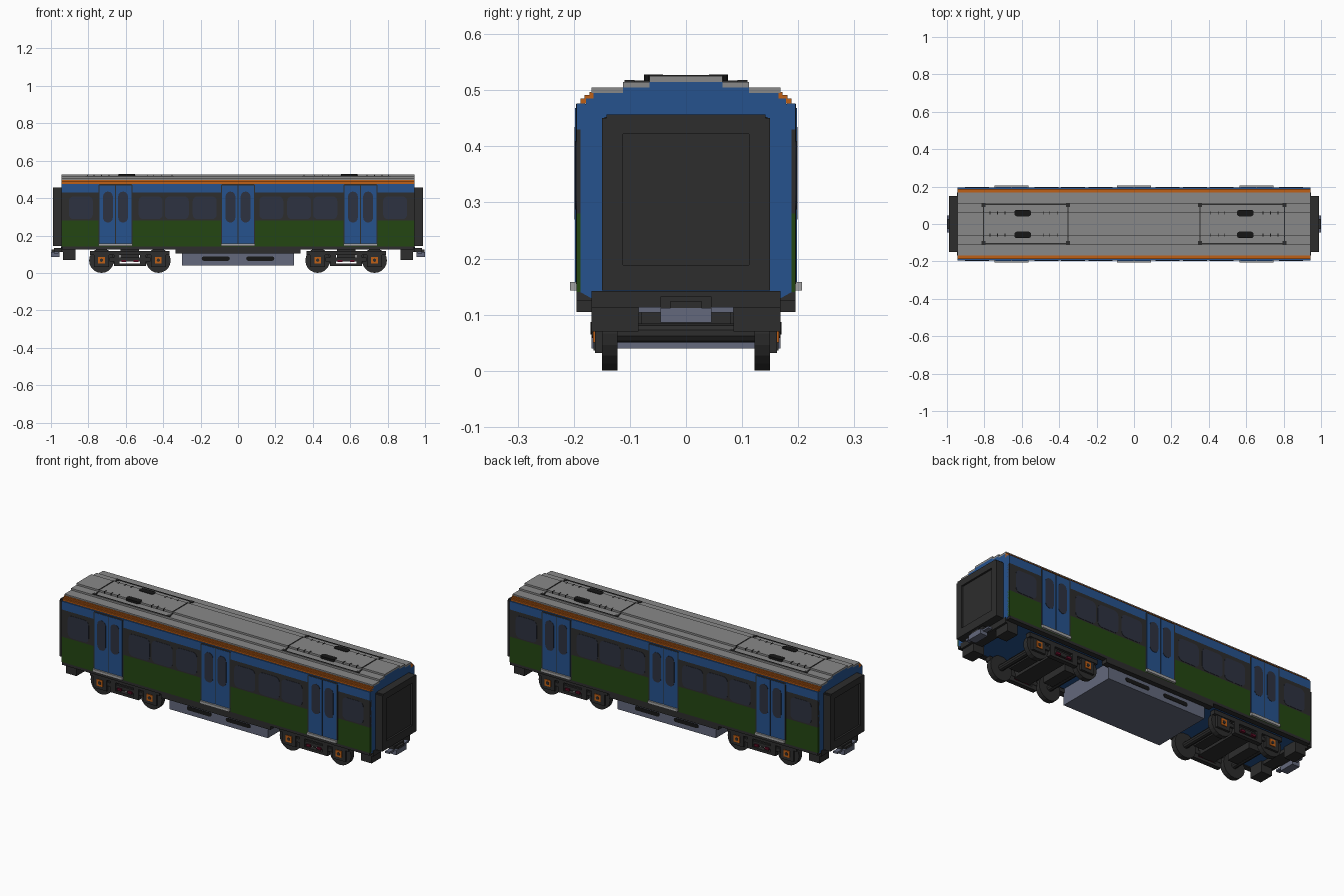
import bpy, bmesh, math
from mathutils import Matrix, Vector

cube = bpy.data.objects.get("Cube")
if cube:
    bpy.data.objects.remove(cube, do_unlink=True)

COLOURS = {
    "blue paint": (0.019, 0.085, 0.27),
    "green paint": (0.017, 0.062, 0.006),
    "orange paint": (0.52, 0.115, 0.008),
    "dark grey": (0.026, 0.026, 0.026),
    "window glass": (0.027, 0.032, 0.052),
    "roof grey": (0.25, 0.25, 0.25),
    "light grey": (0.37, 0.37, 0.37),
    "equipment grey": (0.125, 0.14, 0.20),
    "lamp red": (0.12, 0.004, 0.02),
    "black": (0.008, 0.008, 0.008),
}
MATS = {}
for name, rgb in COLOURS.items():
    m = bpy.data.materials.new(name)
    m.use_nodes = True
    m.diffuse_color = (*rgb, 1)
    m.node_tree.nodes["Principled BSDF"].inputs["Base Color"].default_value = (*rgb, 1)
    MATS[name] = m


class Part:
    """One mesh object gathered from simple solids of one colour."""

    def __init__(self, name, mat):
        self.name, self.mat, self.bm = name, mat, bmesh.new()

    def box(self, x0, x1, y0, y1, z0, z1):
        size = Matrix.Diagonal((abs(x1 - x0), abs(y1 - y0), abs(z1 - z0), 1))
        mid = Matrix.Translation(((x0 + x1) / 2, (y0 + y1) / 2, (z0 + z1) / 2))
        bmesh.ops.create_cube(self.bm, size=1, matrix=mid @ size)

    def cyl(self, x, z, y0, y1, r, n=16):
        mat = Matrix.Translation((x, (y0 + y1) / 2, z)) @ Matrix.Rotation(math.pi / 2, 4, 'X')
        bmesh.ops.create_cone(self.bm, cap_ends=True, segments=n, radius1=r, radius2=r,
                              depth=abs(y1 - y0), matrix=mat)

    def prism(self, pts, direction):
        f = self.bm.faces.new([self.bm.verts.new(p) for p in pts])
        ext = bmesh.ops.extrude_face_region(self.bm, geom=[f])["geom"]
        bmesh.ops.translate(self.bm, vec=direction,
                            verts=[v for v in ext if isinstance(v, bmesh.types.BMVert)])

    def plate(self, u, v, w, h, r, axis, at, depth):
        """Rounded plate; axis 'y' stands on a side, axis 'z' lies flat."""
        pts = []
        for i, (sx, sy) in enumerate(((1, 1), (-1, 1), (-1, -1), (1, -1))):
            for k in range(5):
                a = math.pi / 2 * (i + k / 4)
                pts.append((u + sx * (w / 2 - r) + r * math.cos(a),
                            v + sy * (h / 2 - r) + r * math.sin(a)))
        if axis == 'y':
            self.prism([(p, at, q) for p, q in pts], Vector((0, depth, 0)))
        else:
            self.prism([(p, q, at) for p, q in pts], Vector((0, 0, depth)))

    def done(self):
        bmesh.ops.recalc_face_normals(self.bm, faces=self.bm.faces)
        me = bpy.data.meshes.new(self.name)
        self.bm.to_mesh(me)
        self.bm.free()
        me.materials.append(MATS[self.mat])
        bpy.context.collection.objects.link(bpy.data.objects.new(self.name, me))


PARTS = {}


def part(name, mat):
    if name not in PARTS:
        PARTS[name] = Part(name, mat)
    return PARTS[name]


END = 0.943
SIDES = (-1, 1)

# Body shell with stepped shoulders
half = [(0.17, 0.13), (0.188, 0.14), (0.188, 0.475), (0.178, 0.475), (0.178, 0.485), (0.165, 0.485),
        (0.165, 0.495), (0.112, 0.495), (0.112, 0.505), (0.065, 0.505), (0.065, 0.515)]
loop = half + [(-y, z) for y, z in reversed(half)]
part("body_shell", "blue paint").prism([(-END, y, z) for y, z in loop], Vector((2 * END, 0, 0)))

# Roof layers
roof = part("roof", "roof grey")
roof.box(-END, END, -0.065, 0.065, 0.515, 0.525)
for s in SIDES:
    roof.box(-END, END, s * 0.065, s * 0.112, 0.505, 0.515)
    roof.box(-END, END, s * 0.112, s * 0.168, 0.495, 0.505)

WINDOWS = (0.178, 0.327, 0.467, 0.84)
for s in SIDES:
    # Side bands
    part("lower_side_panel", "green paint").box(-END, END, s * 0.18, s * 0.195, 0.14, 0.28)
    part("window_band", "dark grey").box(-END, END, s * 0.18, s * 0.195, 0.28, 0.43)
    part("upper_side_panel", "blue paint").box(-END, END, s * 0.18, s * 0.195, 0.43, 0.476)
    part("body_sill", "dark grey").box(-END + 0.002, END - 0.002, s * 0.165, s * 0.195, 0.125, 0.14)
    part("middle_skirt", "dark grey").box(-0.335, 0.335, s * 0.16, s * 0.195, 0.105, 0.125)

    # Orange stepped eaves
    for y, z0, z1 in ((0.188, 0.476, 0.485), (0.181, 0.485, 0.491), (0.172, 0.491, 0.497)):
        part("eave_stripe", "orange paint").box(-END, END, s * 0.16, s * y, z0, z1)

    # Side windows
    for wx in WINDOWS:
        for m in SIDES:
            part("side_windows", "window glass").plate(m * wx, 0.348, 0.128, 0.122, 0.025,
                                                       'y', s * 0.194, s * 0.0025)

    # Doors with frames, leaf windows and steps
    for dx in (-0.655, 0, 0.655):
        part("door_frames", "dark grey").plate(dx, 0.312, 0.184, 0.326, 0.012, 'y', s * 0.19, s * 0.006)
        for m in SIDES:
            cx = dx + m * 0.0435
            part("door_leaves", "blue paint").box(cx - 0.0415, cx + 0.0415, s * 0.19, s * 0.1975, 0.158, 0.468)
            part("door_windows", "window glass").plate(cx - m * 0.003, 0.352, 0.052, 0.165, 0.025,
                                                       'y', s * 0.195, s * 0.004)
        part("door_steps", "light grey").box(dx - 0.09, dx + 0.09, s * 0.18, s * 0.207, 0.143, 0.158)

    # Slots on the equipment box
    for m in SIDES:
        part("equipment_slots", "black").plate(m * 0.119, 0.076, 0.15, 0.022, 0.010, 'y', s * 0.166, s * 0.004)

part("equipment_box", "equipment grey").box(-0.3, 0.3, -0.168, 0.168, 0.04, 0.13)

for e in SIDES:
    # Roof hatch outline, vents and bolts
    hatch = part("roof_hatch_frame", "dark grey")
    for x in (0.353, 0.805):
        hatch.box(e * (x - 0.003), e * (x + 0.003), -0.0655, 0.0655, 0.515, 0.527)
        for s in SIDES:
            hatch.box(e * (x - 0.003), e * (x + 0.003), s * 0.065, s * 0.105, 0.505, 0.517)
            hatch.box(e * (x - 0.010), e * (x + 0.010), s * 0.092, s * 0.110, 0.505, 0.518)
    for s in SIDES:
        hatch.box(e * 0.353, e * 0.805, s * 0.102, s * 0.108, 0.505, 0.517)
        part("roof_vents", "black").plate(e * 0.595, s * 0.058, 0.088, 0.034, 0.012, 'z', 0.512, 0.0155)
        for x in (0.41, 0.45, 0.482, 0.69, 0.73, 0.77):
            part("roof_bolts", "black").box(e * (x - 0.002), e * (x + 0.002), s * 0.05, s * 0.068, 0.51, 0.5265)

    # End gangway: raised frame around a set back panel
    gang = part("gangway", "dark grey")
    gang.box(e * 0.93, e * 0.978, -0.145, 0.145, 0.148, 0.452)
    for s in SIDES:
        gang.box(e * 0.945, e * 0.988, s * 0.112, s * 0.150, 0.143, 0.45)
    gang.box(e * 0.945, e * 0.988, -0.142, 0.142, 0.422, 0.457)
    gang.box(e * 0.945, e * 0.988, -0.112, 0.112, 0.143, 0.188)

    # End beam, coupler and corner boxes
    part("end_beam", "dark grey").box(e * 0.88, e * 0.946, -0.168, 0.168, 0.112, 0.142)
    part("coupler_mount", "dark grey").box(e * 0.9, e * 0.985, -0.045, 0.045, 0.112, 0.132)
    part("coupler_mount", "dark grey").box(e * 0.97, e * 0.998, -0.028, 0.028, 0.105, 0.124)
    part("coupler", "equipment grey").box(e * 0.955, e, -0.045, 0.045, 0.086, 0.112)
    part("coupler", "equipment grey").box(e * 0.96, e * 0.985, -0.085, 0.085, 0.104, 0.114)
    for s in SIDES:
        part("corner_boxes", "dark grey").box(e * 0.87, e * 0.935, s * 0.085, s * 0.168, 0.07, 0.13)

    # Bogie: cross beam, side frames, springs, wheels and axle boxes
    bx = e * 0.578
    frame = part("bogie_frames", "dark grey")
    frame.box(bx - 0.05, bx + 0.05, -0.15, 0.15, 0.06, 0.13)
    for s in SIDES:
        frame.box(bx - 0.212, bx + 0.212, s * 0.135, s * 0.165, 0.095, 0.118)
        frame.box(bx - 0.11, bx + 0.11, s * 0.138, s * 0.16, 0.062, 0.082)
        frame.box(bx - 0.085, bx + 0.085, s * 0.14, s * 0.165, 0.036, 0.05)
        for m in SIDES:
            frame.box(bx + m * 0.055, bx + m * 0.085, s * 0.14, s * 0.165, 0.036, 0.1)
            part("bogie_lamps", "lamp red").box(bx + m * 0.02, bx + m * 0.045, s * 0.15, s * 0.168, 0.058, 0.07)
    for m in SIDES:
        wx = bx + m * 0.152
        part("axles", "dark grey").cyl(wx, 0.067, -0.14, 0.14, 0.017, 10)
        part("traction_motors", "dark grey").box(wx - m * 0.075, wx - m * 0.015, -0.08, 0.08, 0.05, 0.105)
        for s in SIDES:
            part("wheels", "dark grey").cyl(wx, 0.066, s * 0.122, s * 0.15, 0.066, 20)
            frame.box(wx - 0.04, wx + 0.04, s * 0.145, s * 0.162, 0.032, 0.11)
            part("axle_boxes", "orange paint").box(wx - 0.018, wx + 0.018, s * 0.15, s * 0.166, 0.05, 0.086)
            part("axle_caps", "dark grey").cyl(wx, 0.068, s * 0.15, s * 0.168, 0.009, 8)

for p in PARTS.values():
    p.done()
